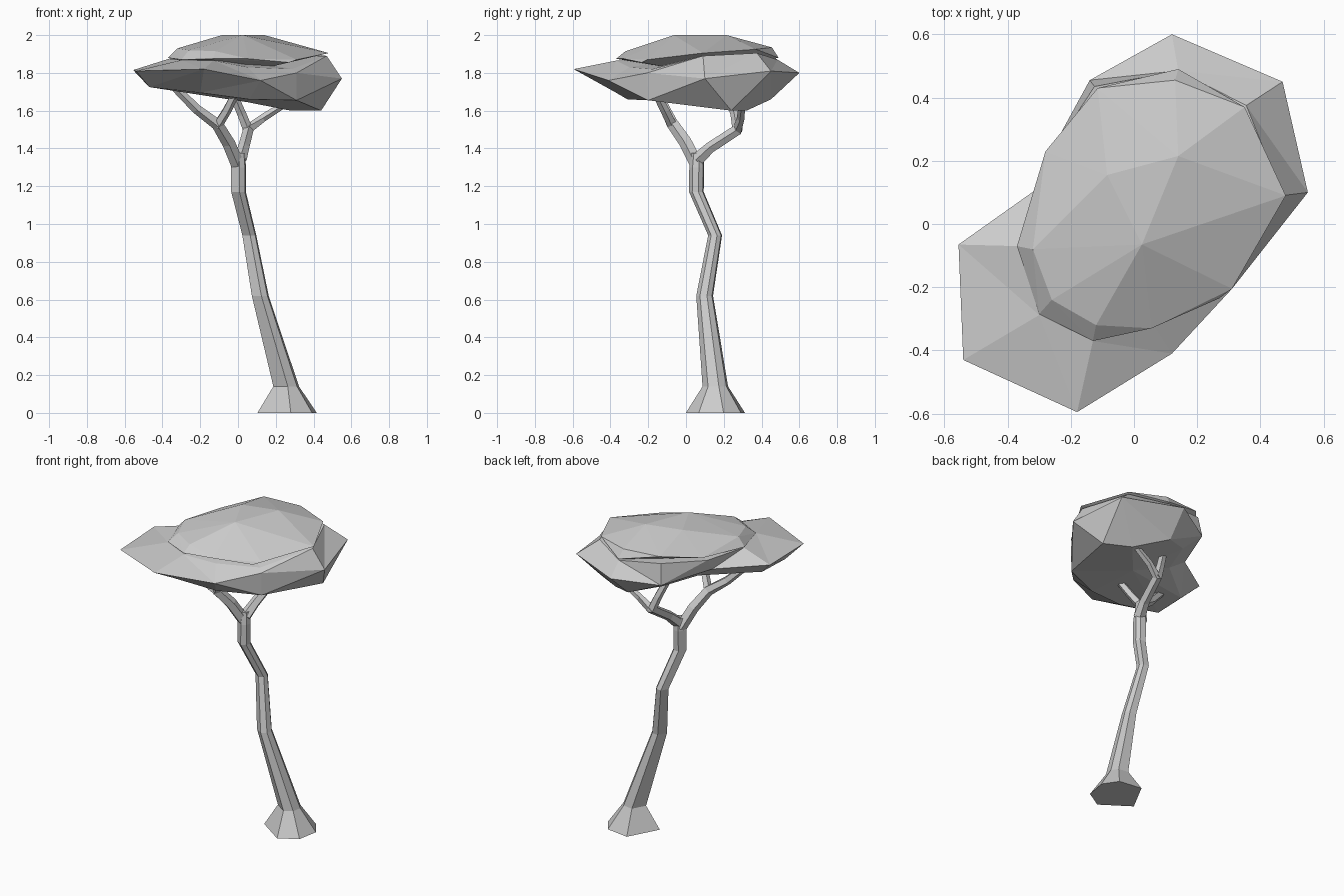
import bpy, bmesh, math
from mathutils import Vector


def finish(name, bm):
    bmesh.ops.recalc_face_normals(bm, faces=bm.faces[:])
    me = bpy.data.meshes.new(name)
    bm.to_mesh(me)
    bm.free()
    ob = bpy.data.objects.new(name, me)
    bpy.context.collection.objects.link(ob)
    return ob


def bridge(bm, a, b):
    n = len(a)
    for i in range(n):
        j = (i + 1) % n
        bm.faces.new((a[i], a[j], b[j], b[i]))


def tube(name, path, angles, level=False):
    """Faceted tube along (x, y, z, radius) points; level keeps rings horizontal."""
    bm = bmesh.new()
    pts = [Vector(p[:3]) for p in path]
    rings = []
    for k, p in enumerate(pts):
        t = (pts[min(k + 1, len(pts) - 1)] - pts[max(k - 1, 0)]).normalized()
        if level:
            t = Vector((0, 0, 1))
        u = Vector((1, 0, 0))
        u = (u - t * u.dot(t)).normalized()
        v = t.cross(u)
        ring = []
        for deg in angles:
            a = math.radians(deg)
            ring.append(bm.verts.new(p + path[k][3] * (u * math.cos(a) + v * math.sin(a))))
        rings.append(ring)
    for a, b in zip(rings, rings[1:]):
        bridge(bm, a, b)
    bm.faces.new(rings[0])
    bm.faces.new(rings[-1])
    return finish(name, bm)


FIVE = [-80 + 72 * i for i in range(5)]
SIX = [-83, -35, 14, 54, 110, 194]

# Trunk with flared foot
tube("trunk", [(.26, .16, 0, .162), (.255, .157, .14, .07), (.118, .1, .62, .046),
               (.06, .155, .94, .038), (.003, .056, 1.17, .04), (.003, .058, 1.30, .041),
               (.005, .06, 1.375, .032)], SIX, level=True)

# Two main limbs, each splitting into two twigs
tube("front_limb", [(0, .06, 1.31, .037), (-.05, 0, 1.43, .036), (-.11, -.07, 1.53, .033),
                    (-.22, -.11, 1.61, .027), (-.37, -.16, 1.76, .022)], FIVE)
tube("front_twig", [(-.11, -.07, 1.52, .027), (-.06, -.11, 1.60, .025), (-.01, -.16, 1.70, .023)], FIVE)
tube("back_limb", [(.01, .06, 1.34, .037), (.03, .13, 1.405, .031), (.055, .275, 1.50, .03),
                   (.13, .29, 1.56, .022), (.27, .30, 1.65, .018)], FIVE)
tube("back_twig", [(.055, .275, 1.49, .028), (.02, .26, 1.58, .025), (-.04, .22, 1.72, .022)], FIVE)

# Lower canopy: shoulder tucked under the dome, widest ring, underside ring
shoulder = [(.47, .09, 1.89), (.355, .375, 1.905), (.14, .485, 1.87), (-.125, .435, 1.90),
            (-.285, .19, 1.87), (-.365, -.07, 1.875), (-.30, -.288, 1.868), (-.13, -.37, 1.865),
            (.05, -.30, 1.83), (.285, -.18, 1.82)]
rim = [(.55, .10, 1.77), (.47, .45, 1.81), (.12, .60, 1.80), (-.14, .455, 1.77),
       (-.28, .13, 1.79), (-.555, -.065, 1.815), (-.54, -.43, 1.81), (-.18, -.595, 1.82),
       (.12, -.41, 1.76), (.31, -.205, 1.80)]
under = [(.44, .24, 1.60), (.28, .32, 1.60), (.10, .45, 1.66), (-.08, .35, 1.71),
         (-.17, .12, 1.715), (-.46, -.12, 1.725), (-.47, -.34, 1.725), (-.20, -.37, 1.695),
         (.06, -.31, 1.66), (.31, -.20, 1.655)]
bm = bmesh.new()
s, r, b = [[bm.verts.new(p) for p in ring] for ring in (shoulder, rim, under)]
bridge(bm, s, r)
bridge(bm, r, b)
for ring, c in ((s, (0, .02, 1.88)), (b, (.05, .05, 1.645))):
    cv = bm.verts.new(c)
    for i in range(len(ring)):
        bm.faces.new((ring[i], ring[(i + 1) % len(ring)], cv))
bmesh.ops.triangulate(bm, faces=[f for f in bm.faces if len(f.verts) > 3])
finish("lower_canopy", bm)

# Upper canopy: faceted dome over a slightly overhanging edge
dome = [(-.085, .155, 2), (.14, .215, 2), (.025, -.065, 2),
        (.13, .455, 1.935), (-.32, -.08, 1.93), (-.26, -.24, 1.92), (-.12, -.32, 1.915),
        (.14, .49, 1.88), (-.115, .43, 1.94), (-.28, .23, 1.90), (-.31, .09, 1.89),
        (-.37, -.07, 1.88), (-.30, -.285, 1.87), (-.13, -.37, 1.875), (.055, -.33, 1.875),
        (.27, -.235, 1.855), (.31, -.205, 1.87), (.48, .09, 1.905), (.35, .37, 1.925),
        (.03, .05, 1.80)]
bm = bmesh.new()
for p in dome:
    bm.verts.new(p)
bmesh.ops.convex_hull(bm, input=bm.verts[:])
loose = [v for v in bm.verts if not v.link_faces]
bmesh.ops.delete(bm, geom=loose, context='VERTS')
finish("upper_canopy", bm)
